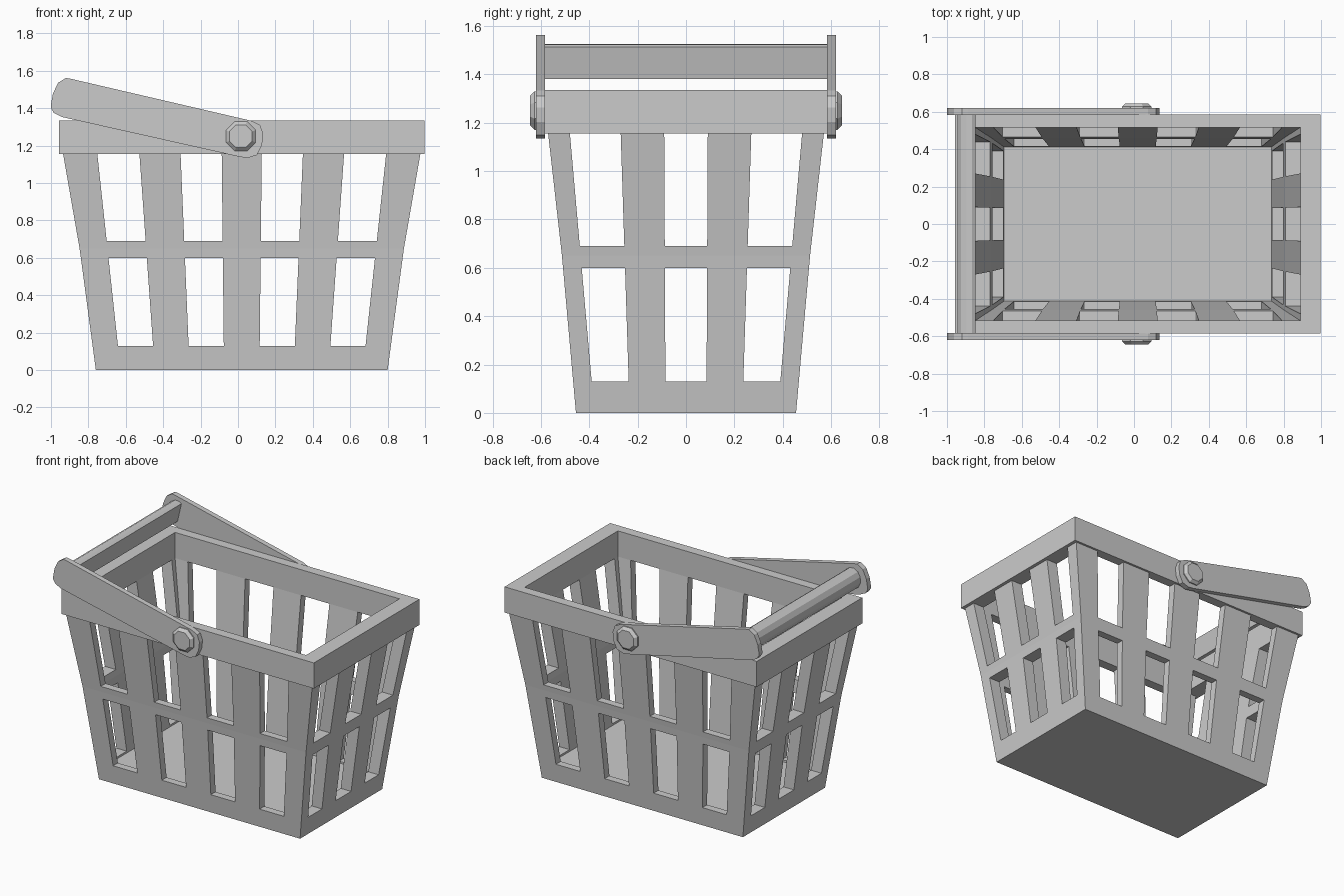
import bpy, bmesh

if "Cube" in bpy.data.objects:
    bpy.data.objects.remove(bpy.data.objects["Cube"])

CX = 0.02                                   # basket centre in x
LEVELS = [(0, .78, .455), (.65, .867, .513), (1.155, .955, .57)]   # z, half x, half y
RIM_Z = (1.155, 1.335)
WALL_X, WALL_Y, FLOOR = .085, .053, .118


def finish(name, bm):
    bmesh.ops.recalc_face_normals(bm, faces=bm.faces)
    me = bpy.data.meshes.new(name)
    bm.to_mesh(me)
    bm.free()
    ob = bpy.data.objects.new(name, me)
    bpy.context.collection.objects.link(ob)
    return ob


def loft(bm, rings):
    """Skin equal-length rings of points and cap both ends."""
    vs = [[bm.verts.new(p) for p in r] for r in rings]
    n = len(vs[0])
    for a, b in zip(vs, vs[1:]):
        for i in range(n):
            bm.faces.new((a[i], a[(i + 1) % n], b[(i + 1) % n], b[i]))
    bm.faces.new(vs[0][::-1])
    bm.faces.new(vs[-1])


def rect(z, hx, hy):
    return [(CX - hx, -hy, z), (CX + hx, -hy, z), (CX + hx, hy, z), (CX - hx, hy, z)]


def solid(name, rings):
    bm = bmesh.new()
    loft(bm, rings)
    return finish(name, bm)


def extrude_y(name, profile, y0, y1):
    return solid(name, [[(x, y, z) for x, z in profile] for y in (y0, y1)])


def cut(ob, cutters):
    for c in cutters:
        m = ob.modifiers.new("cut", 'BOOLEAN')
        m.operation, m.solver, m.object = 'DIFFERENCE', 'EXACT', c
    dg = bpy.context.evaluated_depsgraph_get()
    me = bpy.data.meshes.new_from_object(ob.evaluated_get(dg))
    ob.modifiers.clear()
    ob.data = me
    for c in cutters:
        bpy.data.objects.remove(c)


def lerp(a, b, z):
    """Value a at z=.13 and b at z=1.155."""
    return a + (b - a) * (z - .13) / 1.025


def windows(name, columns, along_x):
    """Tapered prisms for both rows of openings, through opposite walls."""
    bm = bmesh.new()
    for lo, hi in columns:
        for z0, z1 in ((.13, .60), (.69, 1.2)):
            q = [(lerp(*lo, z0), z0), (lerp(*hi, z0), z0), (lerp(*hi, z1), z1), (lerp(*lo, z1), z1)]
            if along_x:
                loft(bm, [[(s, u, z) for u, z in q] for s in (-1.3, 1.3)])
            else:
                loft(bm, [[(CX + u, s, z) for u, z in q] for s in (-1, 1)])
    return finish(name, bm)


def mirrored(cols):
    return cols + [((-b[0], -b[1]), (-a[0], -a[1])) for a, b in cols]


# Tapered basket body with window openings
body = solid("basket_body", [rect(*l) for l in LEVELS])
inner = [(FLOOR, .716, .413)] + [(z, x - WALL_X, y - WALL_Y) for z, x, y in LEVELS[1:]]
z, x, y = inner[-1]
inner.append((z + .1, x, y))
hollow = solid("hollow_cutter", [rect(*l) for l in inner])
front_cols = mirrored([((.096, .107), (.284, .327)), ((.474, .547), (.662, .772))])
side_cols = mirrored([((.237, .27), (.39, .48))]) + [((-.085, -.09), (.085, .09))]
cut(body, [hollow,
           windows("front_cutter", front_cols, False),
           windows("side_cutter", side_cols, True)])

# Rim: rectangular ring
bm = bmesh.new()
loops = [[bm.verts.new(p) for p in rect(z, hx, hy)]
         for z, hx, hy in ((RIM_Z[0], .978, .585), (RIM_Z[1], .978, .585),
                           (RIM_Z[1], .87, .517), (RIM_Z[0], .87, .517))]
for k in range(4):
    a, b = loops[k], loops[(k + 1) % 4]
    for i in range(4):
        j = (i + 1) % 4
        bm.faces.new((a[i], a[j], b[j], b[i]))
finish("rim", bm)

# Handle arms and octagonal pivot bolts on both sides
ARM = [(-1, 1.42), (-.99, 1.476), (-.963, 1.535), (-.92, 1.562), (-.888, 1.556),
       (.075, 1.332), (.118, 1.31), (.135, 1.262), (.128, 1.203), (.102, 1.15),
       (.053, 1.134), (.01, 1.14), (-.941, 1.353), (-.984, 1.374), (-1, 1.40)]


def octagon(r, y):
    from math import cos, sin, pi
    return [(.015 + r * cos((i + .5) * pi / 4), y, 1.25 + r * sin((i + .5) * pi / 4))
            for i in range(8)]


for side, s in (("front", -1), ("back", 1)):
    extrude_y(side + "_handle_arm", ARM, s * .583, s * .62)
    solid(side + "_pivot_bolt", [octagon(r, s * y) for r, y in
                                 ((.086, .58), (.086, .627), (.066, .645))])

# Handle grip: D-shaped bar between the arms
GRIP = [(-.877, 1.38), (-.847, 1.512), (-.865, 1.523), (-.895, 1.525), (-.925, 1.508),
        (-.943, 1.475), (-.945, 1.435), (-.93, 1.402), (-.905, 1.384)]
extrude_y("handle_grip", GRIP, -.59, .59)
